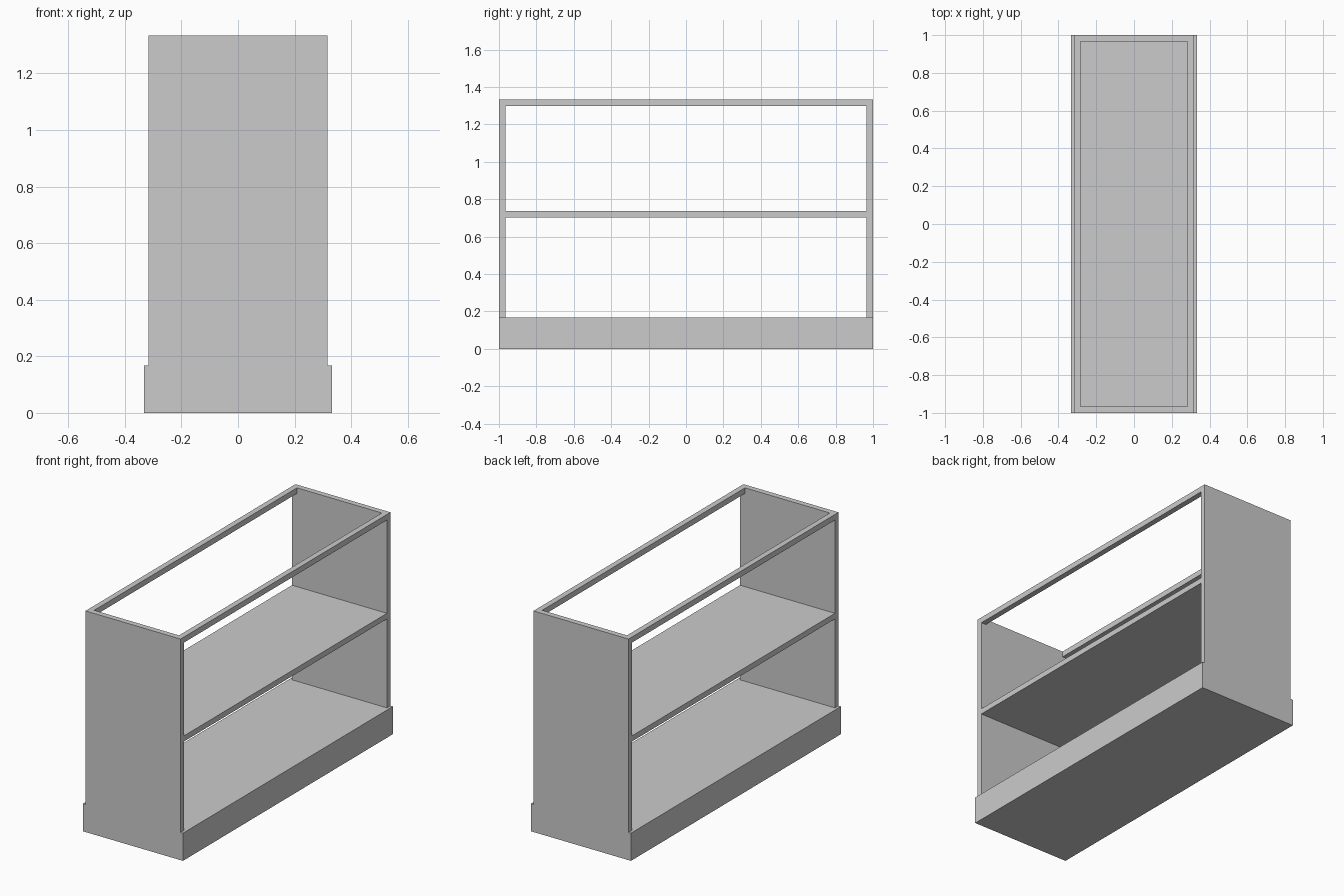
import bpy

if "Cube" in bpy.data.objects:
    bpy.data.objects.remove(bpy.data.objects["Cube"])

HALF_LEN = 1.0      # along y
HALF_DEPTH = 0.317  # along x, above the plinth
BASE_TOP = 0.167
TOP = 1.333
T = 0.034           # board thickness


def box(name, x0, x1, y0, y1, z0, z1):
    bpy.ops.mesh.primitive_cube_add(
        size=1, location=((x0 + x1) / 2, (y0 + y1) / 2, (z0 + z1) / 2))
    ob = bpy.context.object
    ob.name = name
    ob.scale = (x1 - x0, y1 - y0, z1 - z0)
    bpy.ops.object.transform_apply(location=False, rotation=False, scale=True)
    return ob


inner = HALF_LEN - T

# plinth, slightly deeper than the case
box("base_plinth", -0.333, 0.333, -HALF_LEN, HALF_LEN, 0, BASE_TOP)

# middle shelf, flush with the end panels
box("middle_shelf", -HALF_DEPTH, HALF_DEPTH, -inner, inner, 0.703, 0.737)

# end panels
box("front_end_panel", -HALF_DEPTH, HALF_DEPTH, -HALF_LEN, -inner, BASE_TOP, TOP)
box("back_end_panel", -HALF_DEPTH, HALF_DEPTH, inner, HALF_LEN, BASE_TOP, TOP)

# long top rails around the open top
box("left_top_rail", -HALF_DEPTH, -HALF_DEPTH + T, -inner, inner, TOP - T, TOP)
box("right_top_rail", HALF_DEPTH - T, HALF_DEPTH, -inner, inner, TOP - T, TOP)
